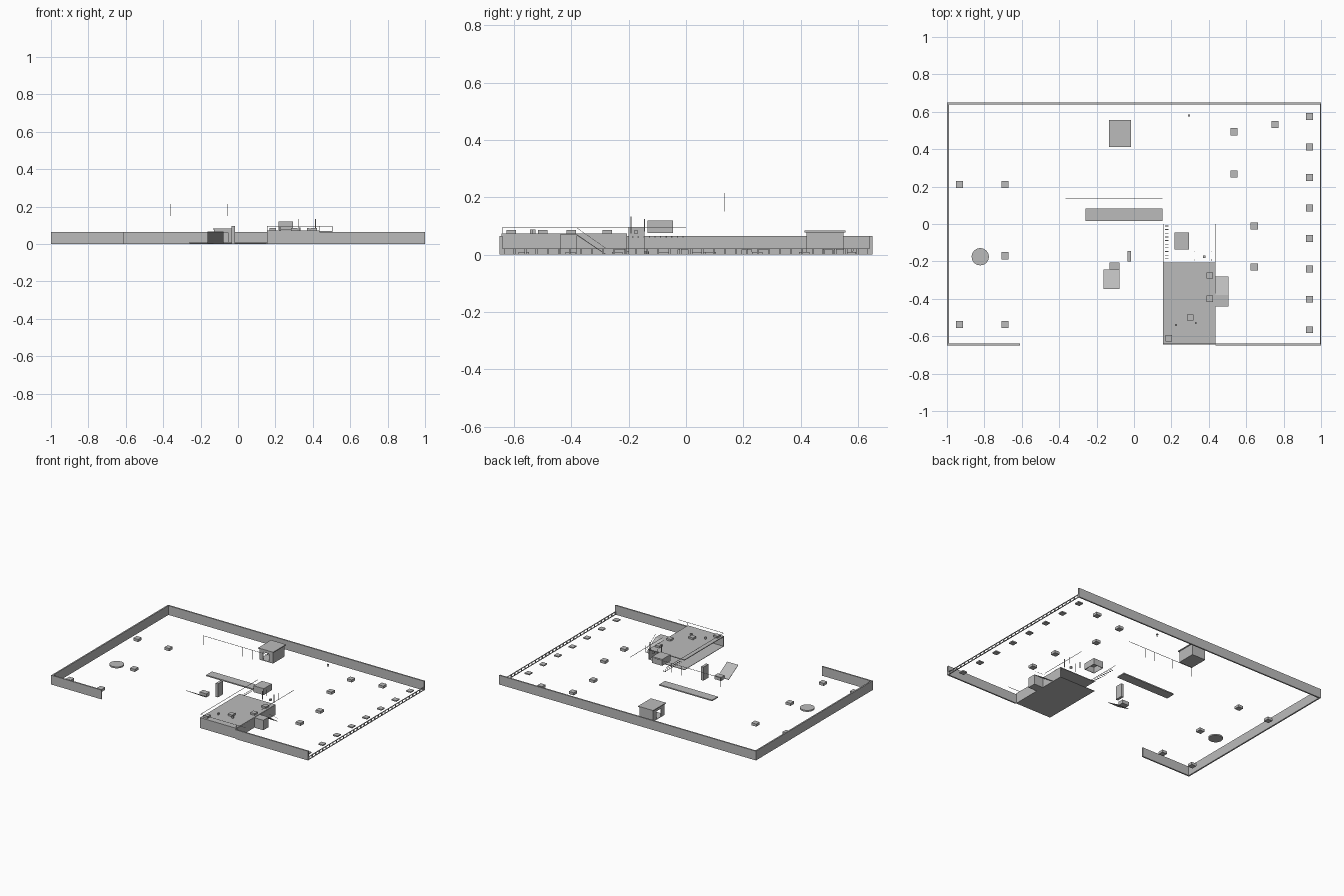
import bpy, math
from mathutils import Vector

grey = bpy.data.materials.new("plain grey")
grey.diffuse_color = (0.5, 0.5, 0.5, 1)


def mesh_object(name, verts, faces):
    me = bpy.data.meshes.new(name)
    me.from_pydata(verts, [], faces)
    me.materials.append(grey)
    ob = bpy.data.objects.new(name, me)
    bpy.context.collection.objects.link(ob)
    return ob


BOX_FACES = [(0, 2, 3, 1), (4, 5, 7, 6), (0, 1, 5, 4),
             (2, 6, 7, 3), (0, 4, 6, 2), (1, 3, 7, 5)]


def boxes(name, bounds):
    """One object made of axis-aligned boxes (x0, x1, y0, y1, z0, z1)."""
    verts, faces = [], []
    for x0, x1, y0, y1, z0, z1 in bounds:
        n = len(verts)
        verts += [(x, y, z) for z in (z0, z1) for y in (y0, y1) for x in (x0, x1)]
        faces += [tuple(n + i for i in f) for f in BOX_FACES]
    return mesh_object(name, verts, faces)


def centred(x, y, size, z0, z1):
    h = size / 2
    return (x - h, x + h, y - h, y + h, z0, z1)


def slope(name, x0, x1, ya, za, yb, zb, t=0.003):
    """Thin sloping plate running along y."""
    prof = [(ya, za), (yb, zb), (yb, zb + t), (ya, za + t)]
    verts = [(x, y, z) for x in (x0, x1) for y, z in prof]
    faces = [(0, 1, 2, 3), (7, 6, 5, 4)] + \
            [(i, i + 4, (i + 1) % 4 + 4, (i + 1) % 4) for i in range(4)]
    return mesh_object(name, verts, faces)


# perimeter walls
H = 0.065
boxes("back_wall", [(-1, 1, 0.64, 0.65, 0, H)])
boxes("left_wall", [(-1, -0.99, -0.65, 0.64, 0, H)])
boxes("front_wall_left", [(-0.99, -0.61, -0.65, -0.64, 0, H)])
boxes("front_wall_right", [(0.435, 1, -0.65, -0.64, 0, H)])

# low open fence on the right side
fence = [(0.994, 1, -0.64, 0.64, 0.019, 0.022), (0.994, 1, -0.64, 0.64, 0, 0.003)]
for i in range(34):
    y = -0.637 + i * 1.274 / 33
    fence.append((0.994, 1, y - 0.003, y + 0.003, 0.003, 0.019))
boxes("right_fence", fence)

# raised deck with floor, top and outer walls
boxes("deck_top", [(0.155, 0.435, -0.64, -0.205, 0.068, 0.073)])
boxes("deck_floor", [(0.155, 0.435, -0.64, -0.205, 0, 0.003)])
boxes("deck_front_wall", [(0.155, 0.435, -0.643, -0.638, 0, 0.073)])
boxes("deck_side_wall", [(0.431, 0.436, -0.638, -0.205, 0, 0.07)])
boxes("side_landing", [(0.436, 0.505, -0.44, -0.38, 0, 0.07)])
slope("side_ramp", 0.436, 0.505, -0.38, 0.067, -0.28, 0)
slope("ramp_handrail", 0.503, 0.505, -0.38, 0.092, -0.28, 0.022, 0.0015)

# thin rails around the deck
r = 0.001
boxes("deck_rails", [
    (0.155, 0.157, -0.64, 0, 0.094, 0.096),
    (0.434, 0.436, -0.36, 0, 0.094, 0.096),
    (0.155, 0.505, -0.641, -0.639, 0.094, 0.096),
    (0.155, 0.157, -0.641, -0.639, 0.073, 0.095),
    (0.434, 0.436, -0.641, -0.639, 0.073, 0.095)])

# row of treads behind the deck
boxes("treads", [(0.165, 0.185, y, y + 0.004, 0.06, 0.063)
                 for y in [-0.188 + i * 0.0195 for i in range(10)]])

# deck furniture
boxes("deck_crates", [centred(x, y, 0.034, 0.073, 0.086) for x, y in
                      ((0.405, -0.275), (0.405, -0.4), (0.3, -0.5), (0.185, -0.61))])
boxes("deck_stools", [centred(x, y, 0.01, 0.073, 0.088) for x, y in
                      ((0.225, -0.54), (0.33, -0.53))])
boxes("deck_posts", [centred(0.325, -0.192, 0.004, 0.073, 0.133),
                     centred(0.415, -0.192, 0.004, 0.073, 0.133),
                     centred(0.325, -0.145, 0.003, 0.08, 0.125),
                     centred(0.415, -0.145, 0.003, 0.08, 0.125),
                     centred(0.375, -0.175, 0.014, 0.073, 0.085)])

# raised cabin: open underneath
x0, x1, y0, y1, z0, z1 = 0.217, 0.295, -0.135, -0.045, 0.075, 0.12
t = 0.003
boxes("raised_cabin", [(x0, x1, y0, y1, z1 - t, z1),
                       (x0, x1, y0, y0 + t, z0, z1 - t), (x0, x1, y1 - t, y1, z0, z1 - t),
                       (x0, x0 + t, y0 + t, y1 - t, z0, z1 - t),
                       (x1 - t, x1, y0 + t, y1 - t, z0, z1 - t)])

# booth with front and left openings
x0, x1, y0, y1, z1 = -0.128, -0.022, 0.42, 0.55, 0.078
boxes("booth_roof", [(-0.133, -0.016, 0.413, 0.557, z1, 0.084)])
boxes("booth_floor", [(x0, x1, y0, y1, 0, 0.004)])
w = 0.004
boxes("booth_walls", [
    (x1 - w, x1, y0, y1, 0.004, z1), (x0, x1, y1 - w, y1, 0.004, z1),
    (x0, x0 + 0.03, y0, y0 + w, 0.004, z1), (x1 - 0.03, x1, y0, y0 + w, 0.004, z1),
    (x0, x1, y0, y0 + w, 0.06, z1),
    (x0, x0 + w, y0, y0 + 0.04, 0.004, z1), (x0, x0 + w, y1 - 0.04, y1, 0.004, z1),
    (x0, x0 + w, y0, y1, 0.06, z1)])

# long low platform
boxes("low_platform", [(-0.26, 0.152, 0.017, 0.082, 0.002, 0.01)])

# hanging frame
boxes("overhead_wire", [(-0.365, 0.152, 0.134 - r, 0.134 + r, 0.213, 0.215)])
boxes("hanging_rods", [(x - r, x + r, 0.134 - r, 0.134 + r, 0.15, 0.214)
                       for x in (-0.36, -0.203, -0.058, 0.016)])

# upright panel, small crate and leaning panel
boxes("upright_panel", [(-0.035, -0.017, -0.2, -0.145, 0, 0.095)])
boxes("small_crate", [(-0.13, -0.077, -0.243, -0.205, 0, 0.025)])
slope("leaning_panel", -0.163, -0.077, -0.348, 0.065, -0.243, 0.002)

# round slab
bpy.ops.mesh.primitive_cylinder_add(vertices=32, radius=0.046, depth=0.01,
                                    location=(-0.822, -0.175, 0.006))
disc = bpy.context.object
disc.name = "round_slab"
disc.data.materials.append(grey)

# scattered yard tables
boxes("yard_tables", [centred(x, y, 0.038, 0, 0.018) for x, y in
                      ((-0.932, 0.212), (-0.69, 0.212), (-0.69, -0.17),
                       (-0.932, -0.538), (-0.69, -0.538),
                       (0.535, 0.493), (0.535, 0.267), (0.753, 0.533),
                       (0.643, -0.01), (0.643, -0.23))])

# row of ground slabs along the fence
boxes("ground_slabs", [centred(0.938, 0.575 - i * 0.163, 0.036, 0.002, 0.01)
                       for i in range(8)])

# small marker post
boxes("marker_post", [centred(0.295, 0.58, 0.01, 0.012, 0.02),
                      centred(0.295, 0.58, 0.004, 0, 0.012)])
